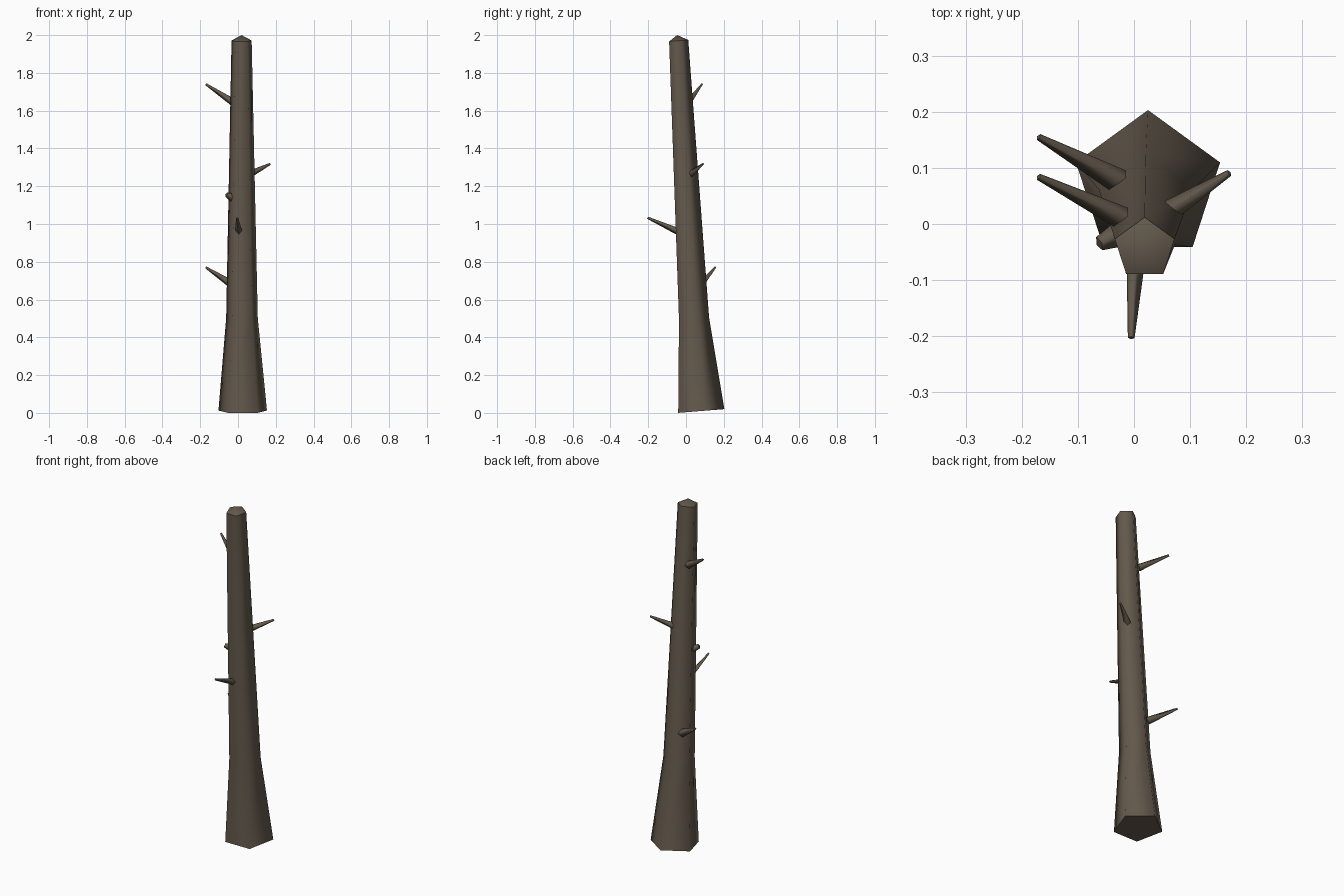
import bpy, bmesh, math
from mathutils import Vector

if "Cube" in bpy.data.objects:
    bpy.data.objects.remove(bpy.data.objects["Cube"])

bark = bpy.data.materials.new("dark_bark")
bark.diffuse_color = (0.125, 0.099, 0.072, 1)
bark.use_nodes = True
bark.node_tree.nodes["Principled BSDF"].inputs["Base Color"].default_value = bark.diffuse_color


def loft(name, rings, apex=None):
    """Skin a list of vertex rings, closing the start and the end."""
    bm = bmesh.new()
    loops = [[bm.verts.new(p) for p in ring] for ring in rings]
    n = len(loops[0])
    for a, b in zip(loops, loops[1:]):
        for i in range(n):
            j = (i + 1) % n
            bm.faces.new((a[i], a[j], b[j], b[i]))
    bm.faces.new(loops[0][::-1])
    if apex:
        tip = bm.verts.new(apex)
        for i in range(n):
            bm.faces.new((loops[-1][i], loops[-1][(i + 1) % n], tip))
    else:
        bm.faces.new(loops[-1])
    bmesh.ops.recalc_face_normals(bm, faces=bm.faces)
    # Smooth round the sides, sharp where the end caps begin
    for f in bm.faces:
        f.smooth = True
    for loop in (loops[0], loops[-1]):
        for i in range(n):
            bm.edges.get((loop[i], loop[(i + 1) % n])).smooth = False
    mesh = bpy.data.meshes.new(name)
    bm.to_mesh(mesh)
    bm.free()
    mesh.materials.append(bark)
    ob = bpy.data.objects.new(name, mesh)
    bpy.context.collection.objects.link(ob)
    return ob


def trunk_ring(cx, cy, z, r, tilt):
    """Five-sided ring with one corner to the back, raised at the back."""
    pts = []
    for i in range(5):
        a = math.pi / 2 + i * math.tau / 5
        dy = r * math.sin(a)
        pts.append((cx + r * math.cos(a), cy + dy, z + tilt * dy))
    return pts


def branch(name, base, tip, r0, r1, sides=4):
    """Tapered spike from base to tip."""
    base, tip = Vector(base), Vector(tip)
    d = (tip - base).normalized()
    side = d.cross(Vector((0, 0, 1))).normalized()
    up = side.cross(d)

    def ring(c, r):
        return [c + r * (side * math.cos(i * math.tau / sides)
                         + up * math.sin(i * math.tau / sides))
                for i in range(sides)]
    return loft(name, [ring(base, r0), ring(tip, r1)])


# Leaning trunk with a flared foot and a blunt pointed top
loft("trunk", [
    trunk_ring(0.025, 0.068, 0.009, 0.135, 0.08),
    trunk_ring(0.021, 0.034, 0.50, 0.088, 0.08),
    trunk_ring(0.019, -0.044, 1.97, 0.056, 0.08),
], apex=(0.019, -0.047, 2.0))

# Dead branches
branch("low_left_branch", (-0.025, 0.075, 0.675), (-0.17, 0.155, 0.77), 0.023, 0.006)
branch("high_left_branch", (-0.02, 0.01, 1.64), (-0.17, 0.084, 1.74), 0.021, 0.006)
branch("right_branch", (0.065, 0.025, 1.265), (0.17, 0.091, 1.318), 0.019, 0.006)
branch("front_branch", (0.006, -0.02, 0.95), (-0.005, -0.203, 1.033), 0.02, 0.006)

# Broken stub on the left side
branch("stub", (-0.03, -0.02, 1.14), (-0.062, -0.035, 1.155), 0.022, 0.013)
